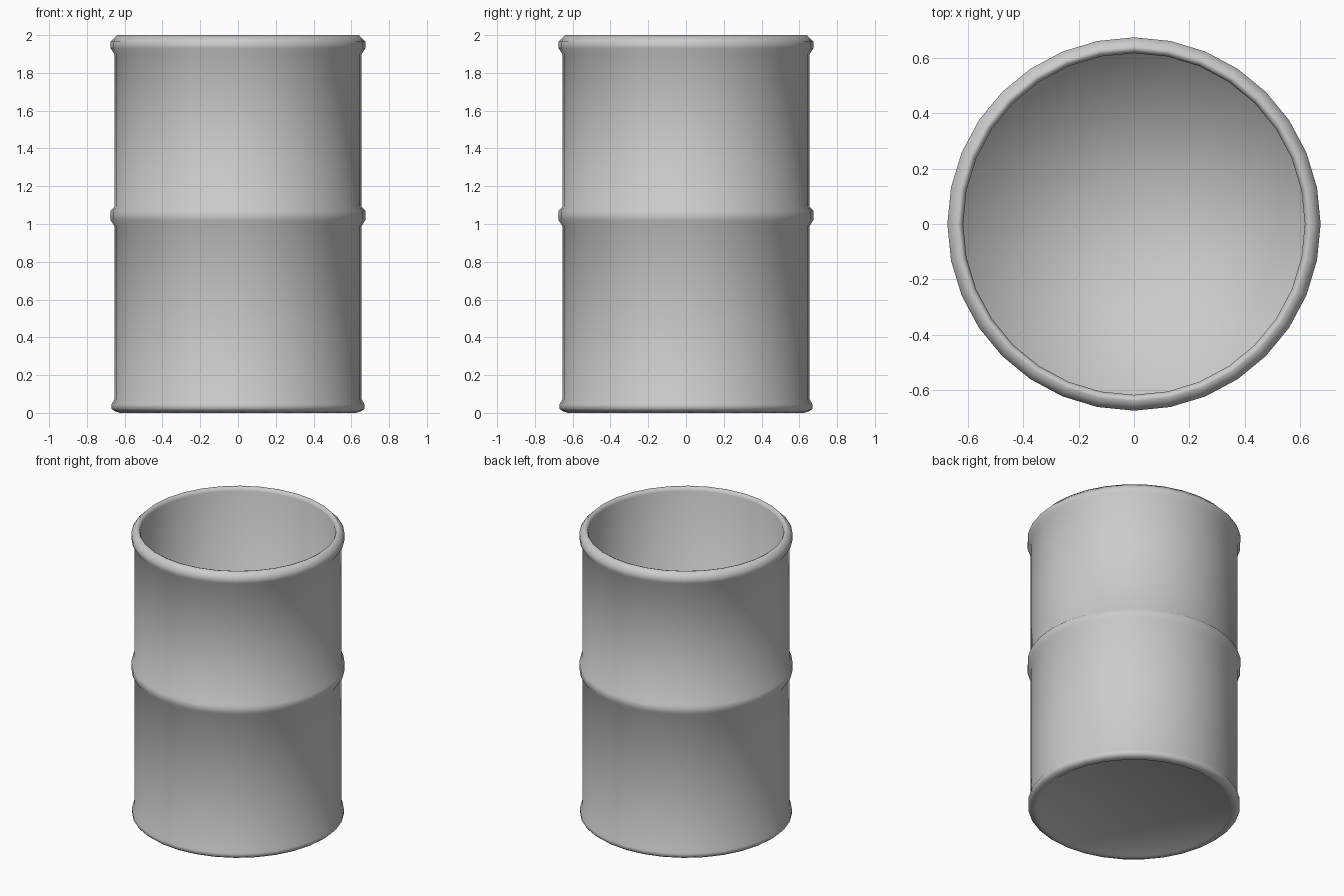
import bpy, bmesh
from math import cos, sin, tau

if "Cube" in bpy.data.objects:
    bpy.data.objects.remove(bpy.data.objects["Cube"])

SIDES = 32


def lathe(name, profile):
    """Revolve an (r, z) profile around z; r = 0 makes a single pole vertex."""
    bm = bmesh.new()
    rings = []
    for r, z in profile:
        if r == 0:
            rings.append([bm.verts.new((0, 0, z))] * SIDES)
        else:
            rings.append([bm.verts.new((r * cos(tau * i / SIDES), r * sin(tau * i / SIDES), z))
                          for i in range(SIDES)])
    for a, b in zip(rings, rings[1:]):
        for i in range(SIDES):
            j = (i + 1) % SIDES
            corners = list(dict.fromkeys((a[i], a[j], b[j], b[i])))
            bm.faces.new(corners)
    bmesh.ops.recalc_face_normals(bm, faces=bm.faces)
    for f in bm.faces:
        f.smooth = True
    mesh = bpy.data.meshes.new(name)
    bm.to_mesh(mesh)
    bm.free()
    obj = bpy.data.objects.new(name, mesh)
    bpy.context.collection.objects.link(obj)
    return obj


WALL, BEAD, INNER = 0.655, 0.674, 0.617

# Underside and bottom rolled edge
profile = [(0, 0.01), (0.61, 0.01), (0.625, 0.0), (0.655, 0.01), (0.67, 0.022), (0.67, 0.045), (WALL, 0.07)]
# Middle raised hoop
profile += [(WALL, 0.99), (BEAD, 1.02), (BEAD, 1.07), (WALL, 1.09)]
# Top rolled rim
profile += [(WALL, 1.90), (BEAD, 1.93), (BEAD, 1.965), (0.64, 2.0), (0.625, 1.995), (INNER, 1.975)]
# Inner wall and floor
profile += [(INNER, 0.03), (0, 0.03)]

lathe("open_drum", profile)
